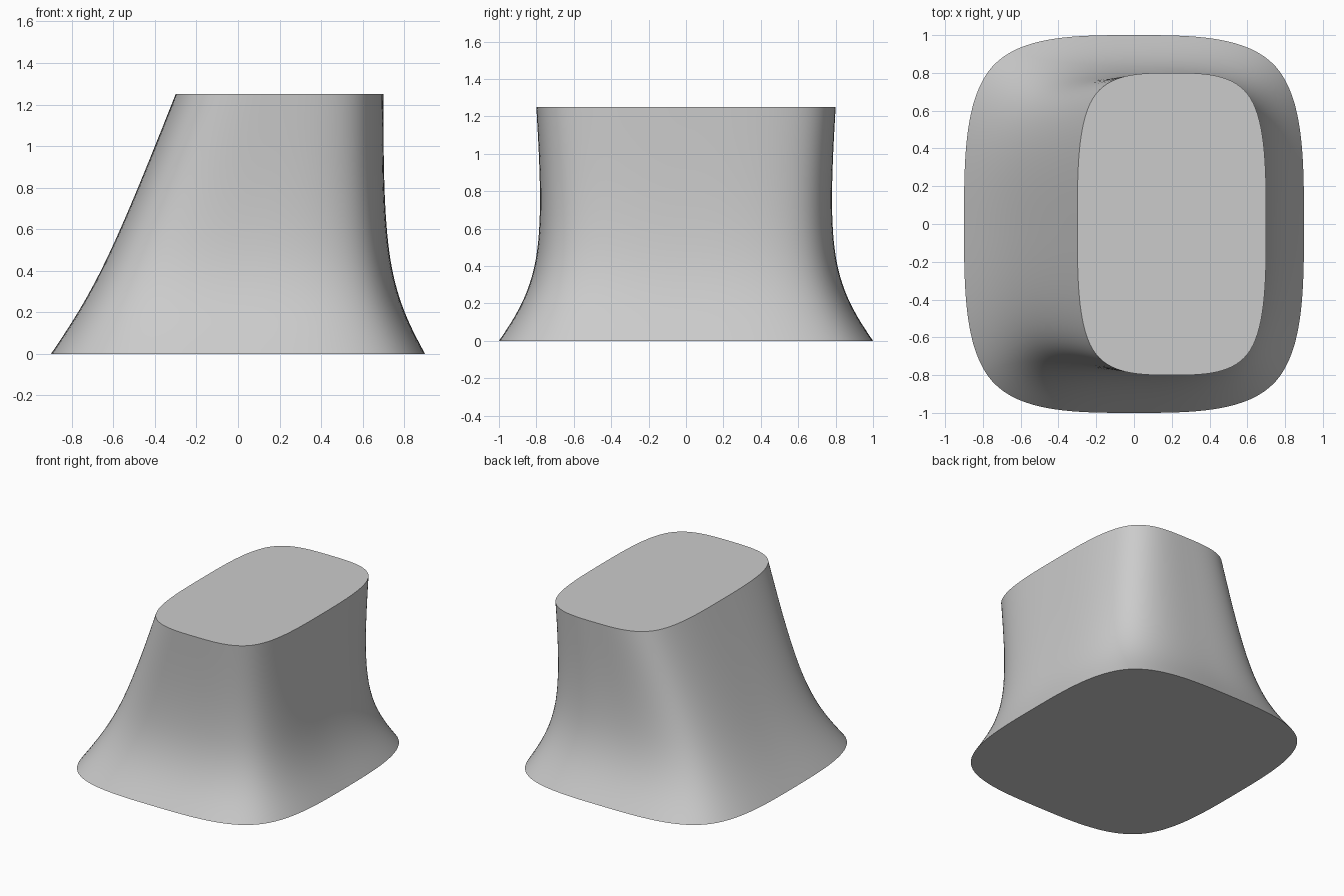
import bpy
import bmesh

cube = bpy.data.objects.get("Cube")
if cube:
    bpy.data.objects.remove(cube, do_unlink=True)

# One plain grey for the whole body
grey = bpy.data.materials.new("light grey")
grey.use_nodes = True
colour = (0.6, 0.6, 0.6, 1)
grey.diffuse_color = colour
grey.node_tree.nodes["Principled BSDF"].inputs["Base Color"].default_value = colour

# Cage rings: left edge, right edge, half depth, height
rings = [
    (-0.9, 0.9, 1.0, 0.0),
    (-0.65, 0.70, 0.75, 0.37),
    (-0.3, 0.7, 0.8, 1.25),
]
# Corners and edge middles of one ring, counter-clockwise
outline = [(-1, -1), (0, -1), (1, -1), (1, 0), (1, 1), (0, 1), (-1, 1), (-1, 0)]

bm = bmesh.new()
loops = []
for x0, x1, depth, z in rings:
    mid, half = (x0 + x1) / 2, (x1 - x0) / 2
    loops.append([bm.verts.new((mid + half * u, depth * v, z)) for u, v in outline])

# Flared side walls
count = len(outline)
for low, high in zip(loops, loops[1:]):
    for i in range(count):
        j = (i + 1) % count
        bm.faces.new((low[i], low[j], high[j], high[i])).smooth = True

# Flat caps with sharp, fully creased rims
crease = bm.edges.layers.float.new("crease_edge")
for cap in (bm.faces.new(loops[0][::-1]), bm.faces.new(loops[-1])):
    for edge in cap.edges:
        edge[crease] = 1.0
        edge.smooth = False

mesh = bpy.data.meshes.new("flared_body")
bm.to_mesh(mesh)
bm.free()
mesh.materials.append(grey)
body = bpy.data.objects.new("flared_body", mesh)
bpy.context.collection.objects.link(body)

# Rounded form from the cage
subsurf = body.modifiers.new("rounding", "SUBSURF")
subsurf.levels = subsurf.render_levels = 4
